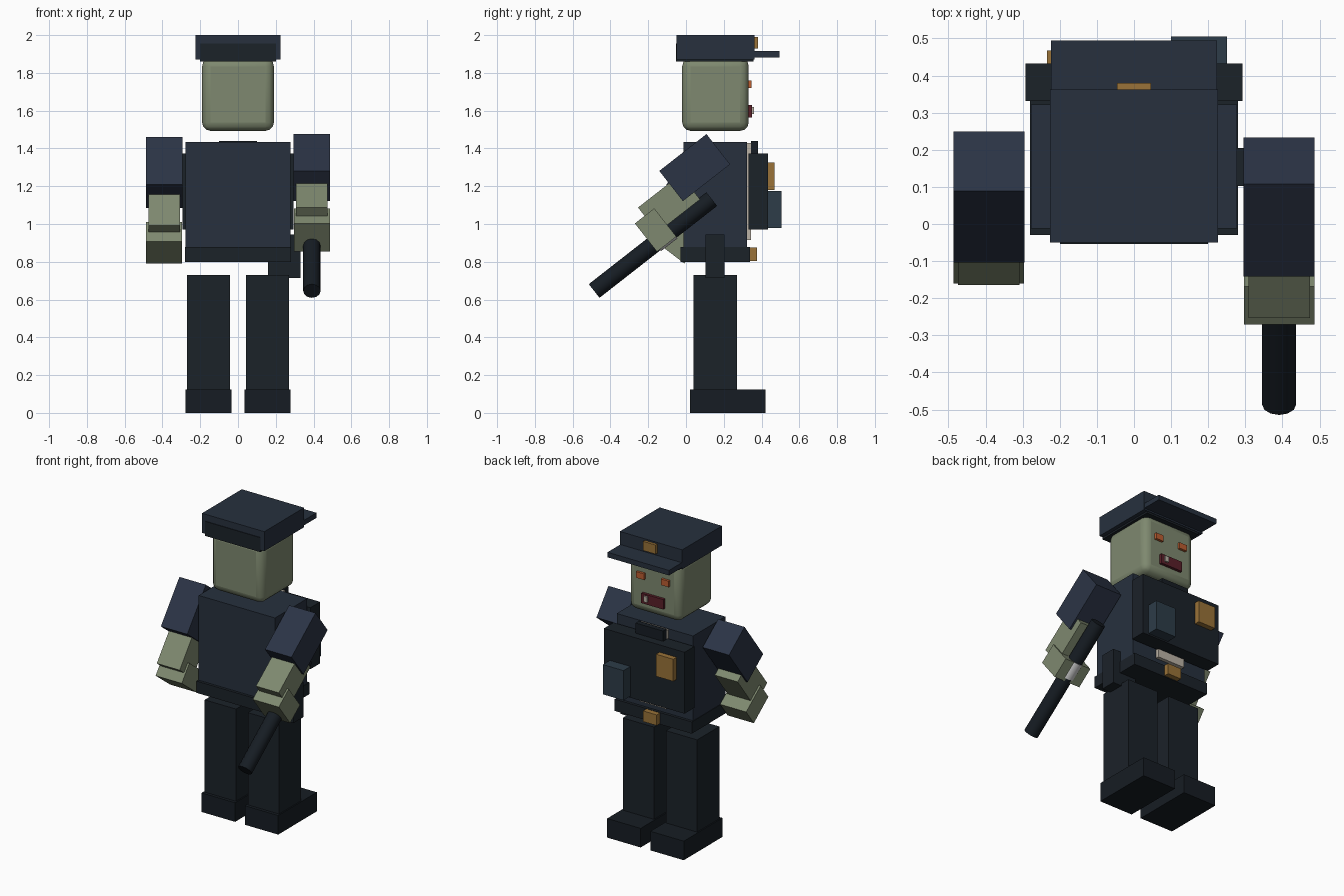
import bpy, bmesh
from math import radians
from mathutils import Matrix, Vector

if "Cube" in bpy.data.objects:
    bpy.data.objects.remove(bpy.data.objects["Cube"])


def mat(name, r, g, b):
    m = bpy.data.materials.new(name)
    m.diffuse_color = (r, g, b, 1)
    m.use_nodes = True
    m.node_tree.nodes["Principled BSDF"].inputs["Base Color"].default_value = m.diffuse_color
    return m


NAVY = mat("navy", 0.020, 0.030, 0.048)
SLEEVE = mat("sleeve_navy", 0.024, 0.034, 0.060)
DARK = mat("dark_cloth", 0.011, 0.016, 0.022)
BLACK = mat("black", 0.008, 0.012, 0.017)
SKIN = mat("skin", 0.21, 0.25, 0.16)
GOLD = mat("gold", 0.32, 0.17, 0.04)
ORANGE = mat("orange", 0.50, 0.11, 0.03)
RED = mat("dark_red", 0.10, 0.014, 0.022)
SLATE = mat("slate", 0.026, 0.045, 0.065)
PALE = mat("pale", 0.50, 0.45, 0.38)


def finish(bm, name, material, matrix=None):
    me = bpy.data.meshes.new(name)
    bm.to_mesh(me)
    bm.free()
    ob = bpy.data.objects.new(name, me)
    if matrix:
        ob.matrix_world = matrix
    if material:
        me.materials.append(material)
    bpy.context.collection.objects.link(ob)
    return ob


def box(name, x, y, z, material, matrix=None):
    """Box from (min, max) ranges on each axis."""
    bm = bmesh.new()
    lo, hi = Vector((x[0], y[0], z[0])), Vector((x[1], y[1], z[1]))
    bmesh.ops.create_cube(bm, size=1, matrix=Matrix.Translation((lo + hi) / 2)
                          @ Matrix.Diagonal((*(hi - lo), 1)))
    return finish(bm, name, material, matrix)


def smooth(ob):
    bpy.ops.object.select_all(action='DESELECT')
    ob.select_set(True)
    bpy.context.view_layer.objects.active = ob
    bpy.ops.object.shade_smooth_by_angle(angle=radians(40))


def rod(name, r, y, z0, z1, material, matrix):
    bm = bmesh.new()
    bmesh.ops.create_cone(bm, cap_ends=True, segments=12, radius1=r, radius2=r,
                          depth=z1 - z0, matrix=Matrix.Translation((0, y, (z0 + z1) / 2)))
    smooth(finish(bm, name, material, matrix))


def sym(w):
    return (-w, w)


# legs and boots
for side, s in (("left", -1), ("right", 1)):
    box(side + "_leg", sorted((s * 0.043, s * 0.27)), (0.04, 0.27), (0.12, 0.73), DARK)
    box(side + "_boot", sorted((s * 0.035, s * 0.278)), (0.02, 0.42), (0, 0.125), BLACK)

# torso, belt and gear
box("torso", sym(0.277), (-0.012, 0.322), (0.82, 1.433), NAVY)
box("belt", sym(0.28), (-0.03, 0.34), (0.80, 0.877), DARK)
box("belt_buckle", sym(0.05), (0.335, 0.375), (0.805, 0.875), GOLD)
box("shirt_strip", sym(0.10), (0.315, 0.345), (0.915, 1.43), PALE)
box("vest", sym(0.293), (0.332, 0.433), (0.97, 1.373), DARK)
box("collar", sym(0.10), (0.345, 0.38), (1.36, 1.44), BLACK)
box("chest_badge", (-0.235, -0.11), (0.43, 0.468), (1.18, 1.325), GOLD)
box("radio_pouch", (0.10, 0.25), (0.425, 0.505), (0.98, 1.175), SLATE)
box("holster", (0.16, 0.332), (0.103, 0.205), (0.715, 0.945), DARK)

# head and face
head = box("head", sym(0.19), (-0.02, 0.332), (1.493, 1.88), SKIN)
bev = head.modifiers.new("rounding", 'BEVEL')
bev.width, bev.segments = 0.045, 3
smooth(head)
for side, s in (("left", -1), ("right", 1)):
    box(side + "_eye", (s * 0.09 - 0.028, s * 0.09 + 0.028), (0.32, 0.348), (1.72, 1.76), ORANGE)
box("mouth", sym(0.08), (0.32, 0.35), (1.565, 1.63), RED)
box("tooth", (0.032, 0.056), (0.335, 0.36), (1.583, 1.62), PALE)

# peaked cap
box("cap_crown", sym(0.226), (-0.05, 0.362), (1.872, 2.0), NAVY)
box("cap_band", sym(0.20), (-0.054, 0.358), (1.86, 1.955), DARK)
box("cap_brim", sym(0.223), (0.33, 0.495), (1.882, 1.915), NAVY)
box("cap_emblem", sym(0.046), (0.355, 0.38), (1.93, 1.99), GOLD)

# arms swung back from the shoulder, built hanging along -z
for side, s, swing in (("left", -1, -37.5), ("right", 1, -52)):
    m = Matrix.Translation((s * 0.391, 0.163, 1.39)) @ Matrix.Rotation(radians(swing), 4, 'X')
    box(side + "_sleeve", sym(0.096), sym(0.1015), (-0.307, 0.01), SLEEVE, m)
    box(side + "_forearm", sym(0.083), (-0.018, 0.15), (-0.515, -0.23), SKIN, m)
    box(side + "_hand", sym(0.095), (0.038, 0.228), (-0.58, -0.45), SKIN, m)
    if s > 0:
        # baton gripped in the right hand
        rod("baton", 0.046, 0.187, -0.97, -0.18, BLACK, m)
        rod("baton_grip", 0.052, 0.187, -0.56, -0.45, None, m)
